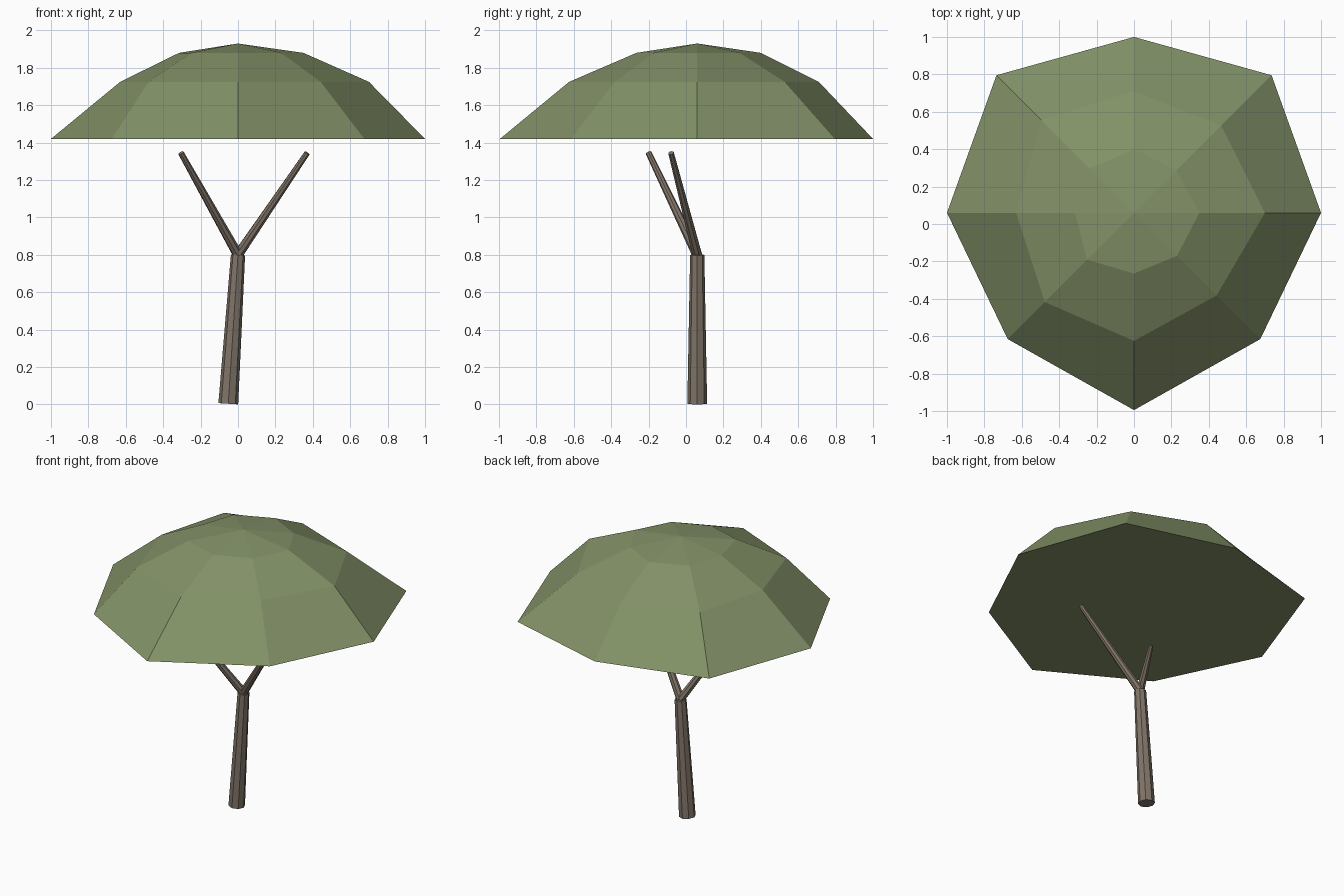
import bpy, bmesh, math
from mathutils import Vector

if "Cube" in bpy.data.objects:
    bpy.data.objects.remove(bpy.data.objects["Cube"])


def material(name, rgb):
    m = bpy.data.materials.new(name)
    m.diffuse_color = (*rgb, 1)
    m.use_nodes = True
    m.node_tree.nodes["Principled BSDF"].inputs["Base Color"].default_value = m.diffuse_color
    return m


leaf = material("leaf_green", (0.225, 0.285, 0.137))
bark = material("bark_brown", (0.216, 0.175, 0.138))


def finish(name, bm, mat):
    bmesh.ops.recalc_face_normals(bm, faces=bm.faces)
    me = bpy.data.meshes.new(name)
    bm.to_mesh(me)
    bm.free()
    me.materials.append(mat)
    ob = bpy.data.objects.new(name, me)
    bpy.context.collection.objects.link(ob)
    return ob


def limb(name, start, end, r1, r2, sides=8):
    """Tapered round limb between two points."""
    start, end = Vector(start), Vector(end)
    axis = end - start
    bm = bmesh.new()
    bmesh.ops.create_cone(bm, cap_ends=True, segments=sides, radius1=r1,
                          radius2=r2, depth=axis.length)
    ob = finish(name, bm, bark)
    ob.location = (start + end) / 2
    ob.rotation_euler = axis.to_track_quat('Z', 'Y').to_euler()
    return ob


# Leaning trunk and its two forked branches
limb("trunk", (-0.052, 0.06, 0.004), (0, 0.06, 0.80), 0.053, 0.038)
limb("left_branch", (0, 0.06, 0.80), (-0.305, -0.20, 1.345), 0.027, 0.016)
limb("right_branch", (0, 0.06, 0.80), (0.37, -0.08, 1.345), 0.027, 0.016)

# Canopy: irregular eight-sided dome, radii run counter-clockwise from +x
rings = [
    (1.42, (1.00, 1.04, 0.94, 1.04, 1.00, 0.955, 1.055, 0.955)),
    (1.725, (0.70, 0.66, 0.65, 0.70, 0.63, 0.675, 0.685, 0.625)),
    (1.88, (0.35, 0.32, 0.34, 0.335, 0.315, 0.355, 0.325, 0.325)),
]
bm = bmesh.new()
loops = []
for z, radii in rings:
    loops.append([bm.verts.new((r * math.cos(i * math.pi / 4),
                                0.06 + r * math.sin(i * math.pi / 4), z))
                  for i, r in enumerate(radii)])
apex = bm.verts.new((0, 0.06, 1.93))
bm.faces.new(loops[0][::-1])  # flat underside
for i in range(8):
    j = (i + 1) % 8
    for low, high in zip(loops, loops[1:]):
        bm.faces.new((low[i], low[j], high[j], high[i]))
    bm.faces.new((loops[-1][i], loops[-1][j], apex))
finish("canopy", bm, leaf)
